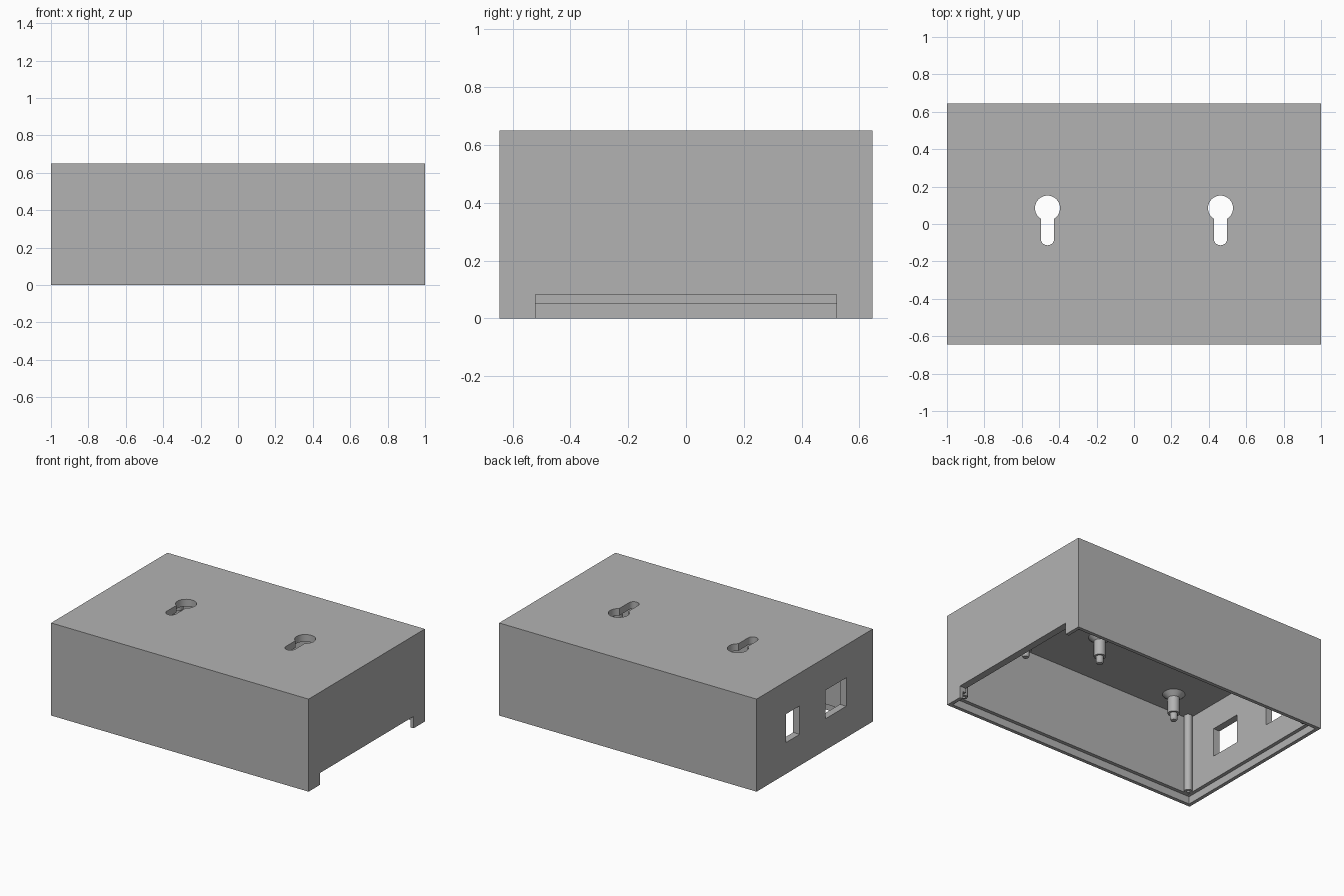
import bpy, bmesh, math

if "Cube" in bpy.data.objects:
    bpy.data.objects.remove(bpy.data.objects["Cube"])

L, W, H = 2.0, 1.29, 0.65          # outer size
WALL, ROOF = 0.05, 0.6             # wall thickness, ceiling height
SEAT_IN, SEAT_H = 0.025, 0.052     # recess for the base cover

grey = bpy.data.materials.new("grey plastic")
grey.diffuse_color = (0.45, 0.45, 0.45, 1)
grey.use_nodes = True
grey.node_tree.nodes["Principled BSDF"].inputs["Base Color"].default_value = grey.diffuse_color


def make_object(name, bm):
    bmesh.ops.recalc_face_normals(bm, faces=bm.faces)
    mesh = bpy.data.meshes.new(name)
    bm.to_mesh(mesh)
    bm.free()
    mesh.materials.append(grey)
    obj = bpy.data.objects.new(name, mesh)
    bpy.context.collection.objects.link(obj)
    return obj


def prism(name, outline, z0, z1):
    bm = bmesh.new()
    face = bm.faces.new([bm.verts.new((x, y, z0)) for x, y in outline])
    ext = bmesh.ops.extrude_face_region(bm, geom=[face])
    top = [g for g in ext["geom"] if isinstance(g, bmesh.types.BMVert)]
    bmesh.ops.translate(bm, verts=top, vec=(0, 0, z1 - z0))
    return make_object(name, bm)


def box(name, x0, x1, y0, y1, z0, z1):
    return prism(name, [(x0, y0), (x1, y0), (x1, y1), (x0, y1)], z0, z1)


def lathe(name, profile, x, y, steps=24):
    """Spin (radius, z) points about a vertical axis at x, y."""
    bm = bmesh.new()
    verts = [bm.verts.new((r, 0, z)) for r, z in profile]
    edges = [bm.edges.new(p) for p in zip(verts, verts[1:])]
    bmesh.ops.spin(bm, geom=verts + edges, cent=(0, 0, 0), axis=(0, 0, 1),
                   angle=2 * math.pi, steps=steps)
    bmesh.ops.remove_doubles(bm, verts=bm.verts, dist=1e-5)
    bmesh.ops.translate(bm, verts=bm.verts, vec=(x, y, 0))
    return make_object(name, bm)


def smooth(obj):
    bpy.ops.object.select_all(action="DESELECT")
    obj.select_set(True)
    bpy.context.view_layer.objects.active = obj
    bpy.ops.object.shade_smooth_by_angle(angle=math.radians(30))


def cut(target, cutter):
    cutter.hide_render = True
    mod = target.modifiers.new("cut", "BOOLEAN")
    mod.operation, mod.solver, mod.object = "DIFFERENCE", "EXACT", cutter
    bpy.context.view_layer.objects.active = target
    bpy.ops.object.modifier_apply(modifier=mod.name)
    bpy.data.objects.remove(cutter)


def keyhole(cx, cy=0.085, r=0.067, s=0.036, end=-0.078):
    a = math.asin(s / r)
    start, sweep = -math.pi / 2 + a, 2 * math.pi - 2 * a
    pts = [(cx + r * math.cos(start + sweep * i / 28),
            cy + r * math.sin(start + sweep * i / 28)) for i in range(29)]
    pts += [(cx + s * math.cos(math.pi + math.pi * i / 14),
             end + s * math.sin(math.pi + math.pi * i / 14)) for i in range(15)]
    return prism("keyhole_cutter", pts, 0.5, 0.8)


# Open-bottomed housing
hx, hy = L / 2, W / 2
housing = box("housing", -hx, hx, -hy, hy, 0, H)
ix, iy = hx - WALL, hy - WALL
cut(housing, box("cavity_cutter", -ix, ix, -iy, iy, -0.1, ROOF))
sx, sy = hx - SEAT_IN, hy - SEAT_IN
cut(housing, box("cover_seat_cutter", -sx, sx, -sy, sy, -0.1, SEAT_H))

# Cable notch on the right, two connector windows on the left
cut(housing, box("notch_cutter", 0.9, 1.1, -0.52, 0.52, -0.1, 0.083))
cut(housing, box("small_window_cutter", -1.1, -0.9, 0.167, 0.32, 0.22, 0.42))
cut(housing, box("large_window_cutter", -1.1, -0.9, -0.35, -0.12, 0.22, 0.42))

# Hanging keyholes in the top
for side in (-1, 1):
    cut(housing, keyhole(side * 0.4625))
smooth(housing)

# Corner screw posts with pilot holes
for px in (-1, 1):
    for py in (-1, 1):
        post = lathe("corner_post",
                     [(0, 0.15), (0.011, 0.15), (0.011, SEAT_H), (0.026, SEAT_H),
                      (0.026, ROOF + 0.01), (0, ROOF + 0.01)],
                     px * (ix - 0.024), py * (iy - 0.024))
        smooth(post)

# Board standoffs: flared base, shaft and locating pin
for x, y in ((-0.68, -0.42), (0.14, -0.17), (0.14, 0.25), (-0.70, 0.33), (0.55, -0.41)):
    standoff = lathe("board_standoff",
                     [(0, 0.41), (0.018, 0.41), (0.024, 0.42), (0.024, 0.46),
                      (0.038, 0.46), (0.038, 0.57), (0.072, ROOF),
                      (0.072, ROOF + 0.01), (0, ROOF + 0.01)], x, y)
    smooth(standoff)
